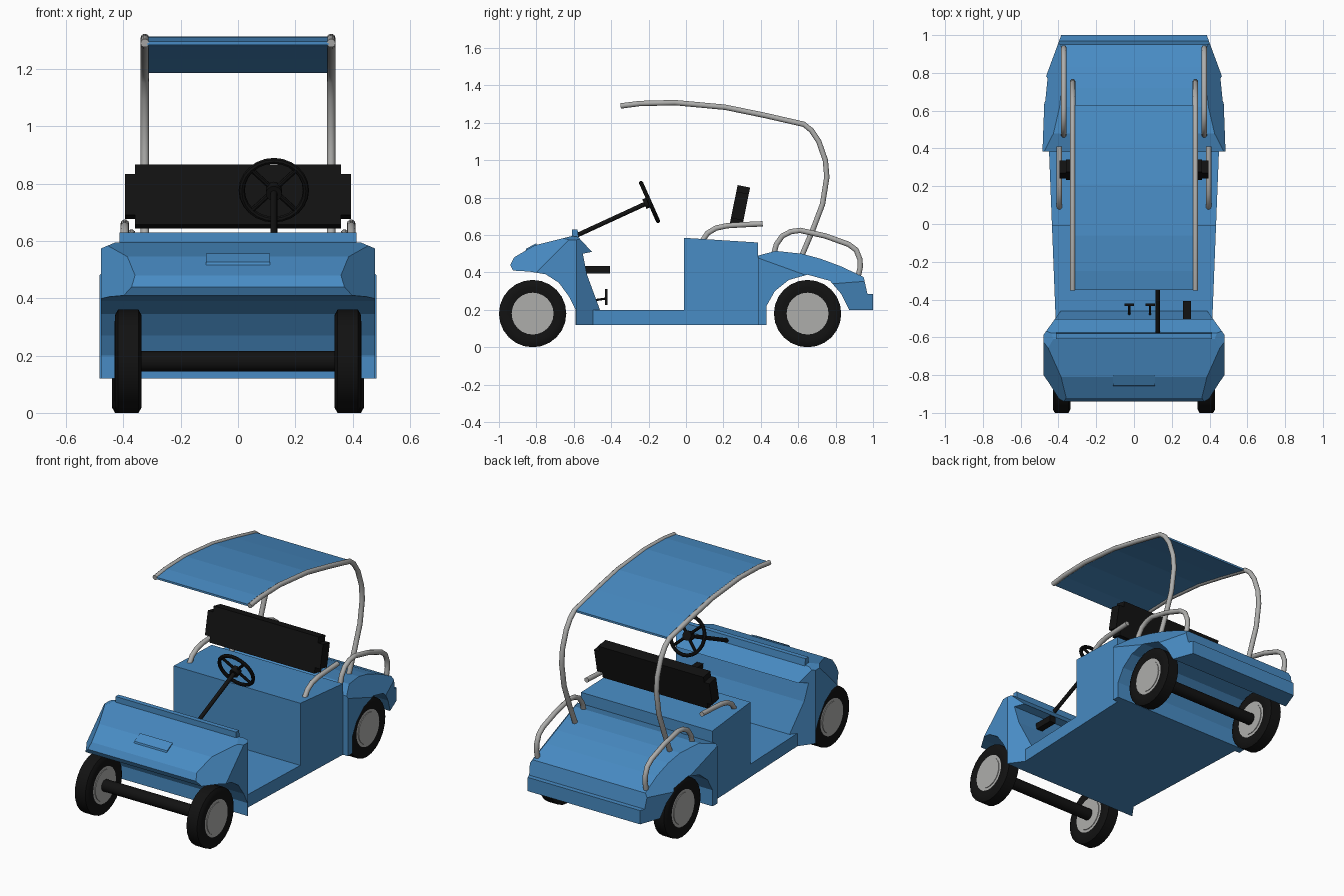
import bpy, bmesh, math
from mathutils import Vector, Matrix

if "Cube" in bpy.data.objects:
    bpy.data.objects.remove(bpy.data.objects["Cube"])


def mat(name, c):
    m = bpy.data.materials.new(name)
    m.diffuse_color = (*c, 1)
    m.use_nodes = True
    m.node_tree.nodes["Principled BSDF"].inputs["Base Color"].default_value = m.diffuse_color
    return m


BLUE = mat("body blue", (0.065, 0.26, 0.55))
BLACK = mat("black", (0.006, 0.006, 0.006))
STEEL = mat("light grey", (0.42, 0.42, 0.41))


def finish(bm, name, m, smooth=False):
    bmesh.ops.recalc_face_normals(bm, faces=bm.faces)
    me = bpy.data.meshes.new(name)
    bm.to_mesh(me)
    bm.free()
    ob = bpy.data.objects.new(name, me)
    bpy.context.collection.objects.link(ob)
    me.materials.append(m)
    if smooth:
        bpy.context.view_layer.objects.active = ob
        ob.select_set(True)
        bpy.ops.object.shade_smooth_by_angle(angle=math.radians(40))
        ob.select_set(False)
    return ob


def prism(name, profile, w, m, cuts=()):
    """Extrude a (y, z) profile from -w to w, then slice with mirrored planes (point, normal)."""
    bm = bmesh.new()
    f = bm.faces.new([bm.verts.new((-w, y, z)) for y, z in profile])
    r = bmesh.ops.extrude_face_region(bm, geom=[f])
    bmesh.ops.translate(bm, vec=(2 * w, 0, 0),
                        verts=[v for v in r["geom"] if isinstance(v, bmesh.types.BMVert)])
    for p, n in cuts:
        for s in (1, -1):
            bmesh.ops.triangulate(bm, faces=[g for g in bm.faces if len(g.verts) > 4])
            bmesh.ops.bisect_plane(bm, geom=bm.verts[:] + bm.edges[:] + bm.faces[:], dist=1e-5,
                                   plane_co=(s * p[0], p[1], p[2]),
                                   plane_no=(s * n[0], n[1], n[2]), clear_outer=True)
            edges = [e for e in bm.edges if e.is_boundary]
            if edges:
                bmesh.ops.triangle_fill(bm, edges=edges, use_beauty=True)
    bmesh.ops.dissolve_limit(bm, angle_limit=0.01, verts=bm.verts, edges=bm.edges)
    return finish(bm, name, m)


def box(name, c, size, m, rot_x=0.0, bevel=0.0):
    bm = bmesh.new()
    bmesh.ops.create_cube(bm, size=1)
    bmesh.ops.scale(bm, vec=size, verts=bm.verts)
    if bevel:
        es = [e for e in bm.edges if abs(e.verts[0].co.y - e.verts[1].co.y) > 1e-4]
        bmesh.ops.bevel(bm, geom=es, offset=bevel, segments=2, affect='EDGES')
    bmesh.ops.transform(bm, matrix=Matrix.Translation(c) @ Matrix.Rotation(rot_x, 4, 'X'), verts=bm.verts)
    return finish(bm, name, m)


def rod(name, a, b, r, m, seg=16):
    a, b = Vector(a), Vector(b)
    bm = bmesh.new()
    bmesh.ops.create_cone(bm, cap_ends=True, segments=seg, radius1=r, radius2=r, depth=(b - a).length)
    q = (b - a).to_track_quat('Z', 'Y').to_matrix().to_4x4()
    bmesh.ops.transform(bm, matrix=Matrix.Translation((a + b) / 2) @ q, verts=bm.verts)
    return finish(bm, name, m, True)


def tube(name, pts, r, m):
    """Round tube with mitred rings along a path lying in a plane of constant x."""
    pts = [Vector(p) for p in pts]
    bm = bmesh.new()
    rings = []
    for i, p in enumerate(pts):
        t = (pts[min(i + 1, len(pts) - 1)] - pts[max(i - 1, 0)]).normalized()
        u = Vector((1, 0, 0))
        v = t.cross(u).normalized()
        rings.append([bm.verts.new(p + r * (math.cos(k * math.pi / 5) * u + math.sin(k * math.pi / 5) * v))
                      for k in range(10)])
    for a, b in zip(rings, rings[1:]):
        for k in range(10):
            bm.faces.new((a[k], a[(k + 1) % 10], b[(k + 1) % 10], b[k]))
    bm.faces.new(rings[0])
    bm.faces.new(rings[-1])
    return finish(bm, name, m, True)


def lathe(name, profile, centre, axis, m, n=24, closed=True):
    """Spin an (along axis, radius) profile around an axis."""
    bm = bmesh.new()
    rings = []
    for k in range(n):
        a = 2 * math.pi * k / n
        rings.append([bm.verts.new((r * math.cos(a), r * math.sin(a), h)) for h, r in profile])
    c = len(profile)
    for k in range(n):
        p, q = rings[k], rings[(k + 1) % n]
        for j in range(c):
            bm.faces.new((p[j], p[(j + 1) % c], q[(j + 1) % c], q[j]))
    rot = Vector(axis).to_track_quat('Z', 'Y').to_matrix().to_4x4()
    bmesh.ops.transform(bm, matrix=Matrix.Translation(centre) @ rot, verts=bm.verts)
    return finish(bm, name, m, True)


# Floor and seat box, narrowing towards the front
prism("floor_and_seat_box",
      [(-.59, .12), (-.59, .2), (-.01, .2), (-.01, .585), (.385, .56), (.385, .12)], .46, BLUE,
      [((.415, -.5, 0), (.89, -.035, 0))])

# Front cowl with wheel arch, firewall and dash ledge
prism("front_cowl",
      [(-.94, .44), (-.92, .48), (-.81, .545), (-.61, .595), (-.577, .59), (-.503, .51), (-.552, .50),
       (-.53, .39), (-.46, .2), (-.46, .12), (-.59, .12), (-.59, .2), (-.625, .27), (-.68, .345),
       (-.75, .39), (-.84, .405), (-.925, .41)], .478, BLUE,
      [((.478, -.62, .58), (.0288, -.0171, .0171)),
       ((.415, -.6, .60), (.025, 0, .06)),
       ((.478, -.585, 0), (.09, .065, 0))])
prism("dash_rim", [(-.61, .57), (-.61, .63), (-.58, .63), (-.572, .57)], .413, BLUE)
prism("cowl_handle", [(-.86, .51), (-.855, .527), (-.80, .556), (-.80, .54)], .112, BLUE)

# Rear body with wheel arches and bumper step
prism("rear_body",
      [(.385, .12), (.385, .49), (.48, .515), (.62, .50), (.72, .473), (.83, .432), (.95, .375),
       (.97, .285), (1.0, .285), (1.0, .2), (.872, .2), (.83, .285), (.77, .355), (.65, .388),
       (.55, .36), (.475, .3), (.43, .22), (.43, .12)], .484, BLUE,
      [((.42, .5, .515), (.0365, .0114, .0278)),
       ((.484, .40, 0), (.37, .014, 0)),
       ((.47, .77, 0), (.23, .085, 0))])

# Roof sheet following the rails
ROOF = [(-.35, 1.29), (-.25, 1.303), (-.06, 1.308), (.21, 1.283), (.42, 1.24), (.63, 1.192)]
prism("roof", [(y, z + .006) for y, z in ROOF] + [(y, z - .006) for y, z in reversed(ROOF)], .315, BLUE)

# Paired tubes
POST = ROOF + [(.67, 1.16), (.71, 1.10), (.745, 1.0), (.753, .91), (.73, .765), (.675, .62), (.615, .48)]
REAR = [(.47, .50), (.483, .55), (.515, .595), (.56, .618), (.61, .625), (.745, .595), (.87, .55),
        (.91, .52), (.93, .47), (.932, .43), (.92, .375)]
ARM = [(.085, .565), (.115, .61), (.16, .637), (.22, .65), (.30, .655), (.41, .66)]
for side, s in (("right", 1), ("left", -1)):
    for nm, path, x, r in (("roof_rail", POST, .325, .015), ("rear_rail", REAR, .372, .015),
                           ("armrest", ARM, .395, .015)):
        tube(f"{side}_{nm}", [(s * x, y, z) for y, z in path], r, STEEL)

# Wheels and axles
TYRE = [(-.042, .112), (-.047, .14), (-.046, .162), (-.036, .18), (.036, .18), (.046, .162), (.047, .14), (.042, .112)]
for end, y, x in (("front", -.82, .383), ("rear", .65, .393)):
    rod(f"{end}_axle", (-x, y, .18), (x, y, .18), .036, BLACK)
    for side, s in (("right", 1), ("left", -1)):
        lathe(f"{end}_{side}_tyre", TYRE, (s * x, y, .18), (1, 0, 0), BLACK)
        rod(f"{end}_{side}_hub", (s * x - .042, y, .18), (s * x + .042, y, .18), .114, STEEL, 24)
        rod(f"{end}_{side}_hub_cap", (s * x - .046, y, .18), (s * x + .046, y, .18), .095, STEEL, 24)

# Seat back
box("seat_back", (0, .288, .755), (.79, .068, .215), BLACK, -.2, .035)

# Steering wheel and column
C = Vector((.125, -.195, .777))
AX = Vector((0, .914, .406)).normalized()
UP = Vector((0, -.406, .914)).normalized()
rod("steering_column", (.125, -.58, .60), C - AX * .01, .012, BLACK)
ring = [(.011 * math.cos(k * math.pi / 4), .112 + .011 * math.sin(k * math.pi / 4)) for k in range(8)]
lathe("steering_wheel_rim", ring, C, AX, BLACK)
rod("steering_hub", C - AX * .03, C + AX * .01, .028, BLACK)
for k in range(4):
    a = math.pi / 4 + k * math.pi / 2
    rod(f"steering_spoke_{k}", C, C + .112 * (math.cos(a) * UP + math.sin(a) * Vector((1, 0, 0))), .009, BLACK, 8)

# Pedals and dash lever
for nm, x in (("brake", -.025), ("accelerator", .085)):
    box(f"{nm}_pedal", (x, -.427, .268), (.05, .012, .085), BLACK)
    rod(f"{nm}_pedal_arm", (x, -.43, .26), (x, -.50, .25), .006, BLACK, 8)
box("dash_lever", (.28, -.475, .415), (.042, .135, .04), BLACK)
